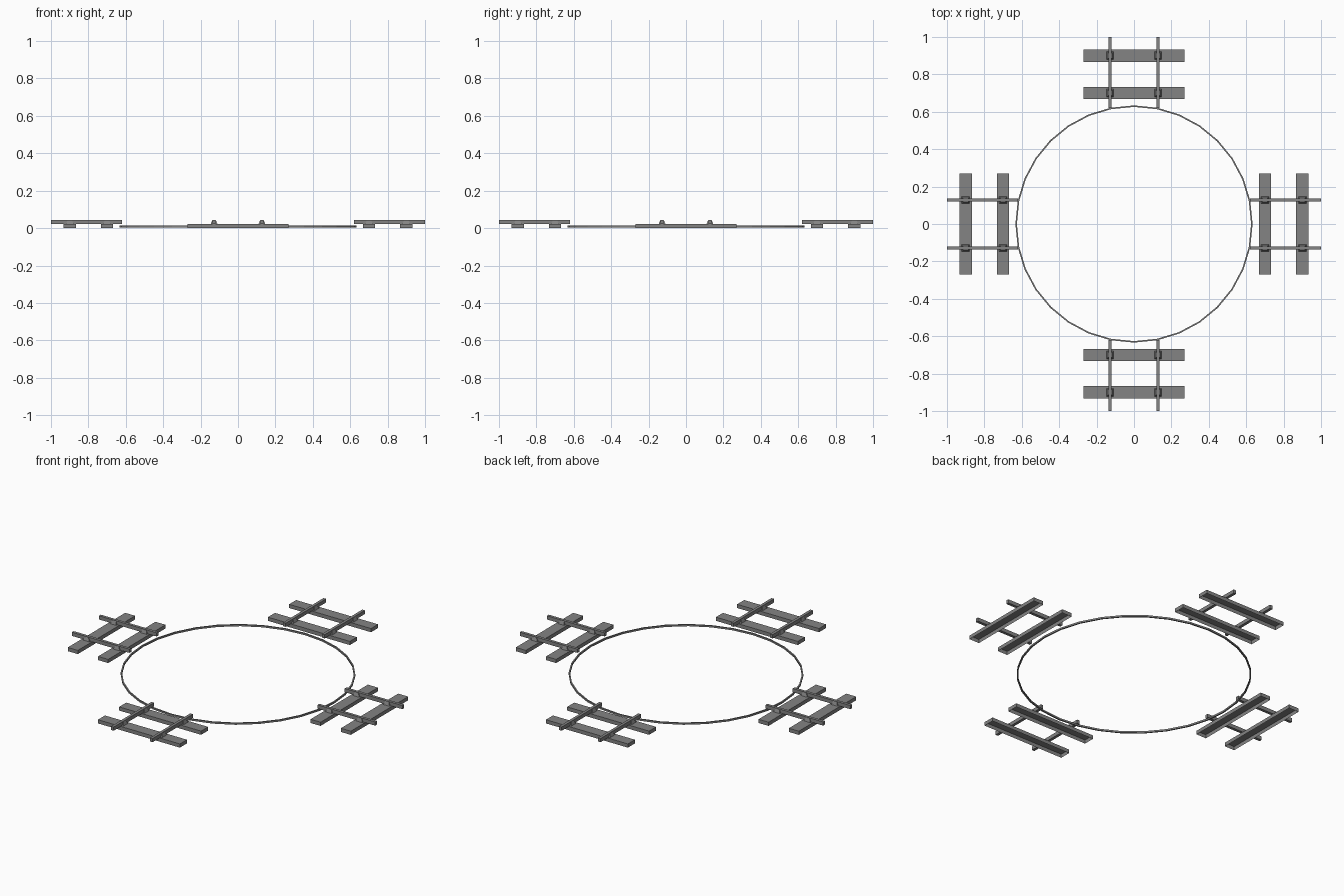
import bpy, bmesh, math
from mathutils import Matrix

cube = bpy.data.objects.get("Cube")
if cube:
    bpy.data.objects.remove(cube, do_unlink=True)

grey = bpy.data.materials.new("steel_grey")
grey.use_nodes = True
colour = (0.23, 0.23, 0.23, 1)
grey.diffuse_color = colour
grey.node_tree.nodes["Principled BSDF"].inputs["Base Color"].default_value = colour


def finish(name, bm, turn=0.0):
    """Turn a part about the centre and add it to the scene."""
    bmesh.ops.rotate(bm, verts=bm.verts, matrix=Matrix.Rotation(turn, 3, 'Z'))
    mesh = bpy.data.meshes.new(name)
    bm.to_mesh(mesh)
    bm.free()
    mesh.materials.append(grey)
    bpy.context.collection.objects.link(bpy.data.objects.new(name, mesh))


def block(name, centre, size, turn, taper=1.0, hollow=False):
    """Box standing on its centre point, optionally tapered or open below."""
    bm = bmesh.new()
    bmesh.ops.create_cube(bm, size=1)
    for v in bm.verts:
        k = taper if v.co.z > 0 else 1
        v.co = (centre[0] + v.co.x * size[0] * k,
                centre[1] + v.co.y * size[1] * k,
                centre[2] + (v.co.z + 0.5) * size[2])
    if hollow:
        bm.normal_update()
        below = [f for f in bm.faces if f.normal.z < -0.9]
        bmesh.ops.delete(bm, geom=below, context='FACES_ONLY')
    finish(name, bm, turn)


# Four short track sections around the circle
TIE_H = 0.022
for side, turn in (("back", 0), ("right", 0.5), ("front", 1), ("left", 1.5)):
    angle = turn * math.pi
    for y, place in ((0.7, "inner"), (0.9, "outer")):
        # Sleepers are shells open underneath
        block(f"{side}_{place}_sleeper", (0, y, 0), (0.54, 0.066, TIE_H),
              angle, hollow=True)
        # Tapered rail chairs
        for x in (-0.128, 0.128):
            block(f"{side}_{place}_rail_chair", (x, y, TIE_H),
                  (0.036, 0.042, 0.02), angle, taper=0.55)
    for x in (-0.128, 0.128):
        block(f"{side}_rail", (x, 0.81, TIE_H), (0.017, 0.38, 0.022), angle)

# Thin faceted ring in the middle
bm = bmesh.new()
profile = [(0.626, 0.003), (0.634, 0.003), (0.634, 0.013), (0.626, 0.013)]
verts = [bm.verts.new((r, 0, z)) for r, z in profile]
edges = [bm.edges.new((verts[i], verts[(i + 1) % 4])) for i in range(4)]
bmesh.ops.spin(bm, geom=verts + edges, cent=(0, 0, 0), axis=(0, 0, 1),
               angle=math.tau, steps=32, use_merge=True)
bmesh.ops.remove_doubles(bm, verts=bm.verts, dist=0.0005)
bmesh.ops.recalc_face_normals(bm, faces=bm.faces)
finish("turntable_ring", bm)
